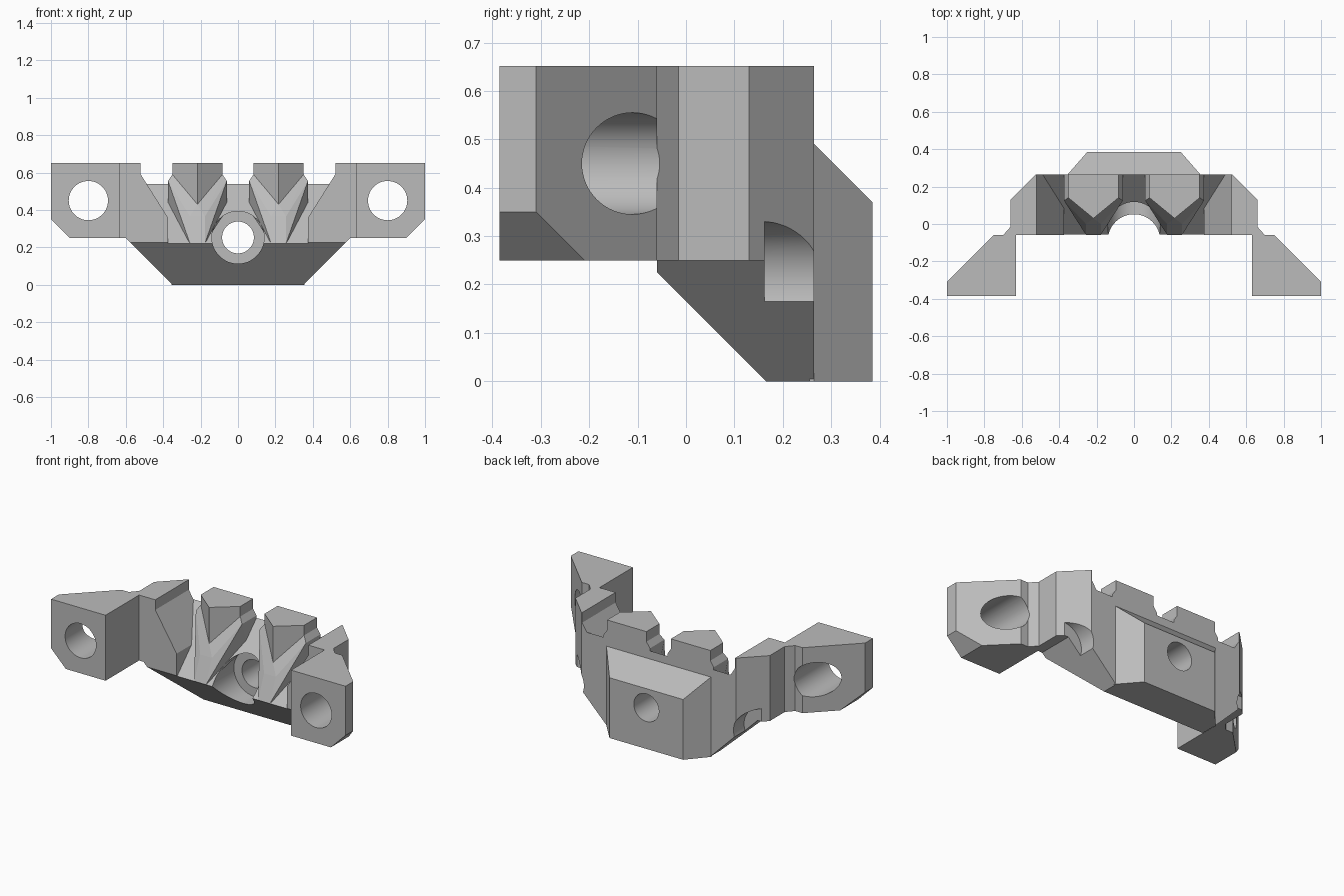
import bpy, bmesh, math
from mathutils import Vector, Matrix

cube = bpy.data.objects.get("Cube")
if cube:
    bpy.data.objects.remove(cube, do_unlink=True)

grey = bpy.data.materials.new("light_grey")
grey.use_nodes = True
grey.diffuse_color = (0.5, 0.5, 0.5, 1)
grey.node_tree.nodes["Principled BSDF"].inputs["Base Color"].default_value = (0.5, 0.5, 0.5, 1)


def finish(bm, name):
    bmesh.ops.recalc_face_normals(bm, faces=bm.faces)
    mesh = bpy.data.meshes.new(name)
    bm.to_mesh(mesh)
    bm.free()
    mesh.materials.append(grey)
    obj = bpy.data.objects.new(name, mesh)
    bpy.context.collection.objects.link(obj)
    return obj


def prism(name, outline, axis, lo, hi):
    """Extrude a 2D outline along an axis; the outline uses the other two axes in order."""
    bm = bmesh.new()
    rows = []
    for level in (lo, hi):
        row = []
        for p in outline:
            co = list(p)
            co.insert(axis, level)
            row.append(bm.verts.new(co))
        rows.append(row)
    n = len(outline)
    bm.faces.new(rows[0])
    bm.faces.new(rows[1][::-1])
    for i in range(n):
        j = (i + 1) % n
        bm.faces.new((rows[0][i], rows[0][j], rows[1][j], rows[1][i]))
    return finish(bm, name)


def hull(name, points):
    bm = bmesh.new()
    for p in points:
        bm.verts.new(p)
    res = bmesh.ops.convex_hull(bm, input=bm.verts)
    loose = [v for v in bm.verts if not v.link_faces]
    bmesh.ops.delete(bm, geom=loose, context='VERTS')
    return finish(bm, name)


def bore(name, x, z, radius, y0, y1):
    bm = bmesh.new()
    m = Matrix.Translation((x, (y0 + y1) / 2, z)) @ Matrix.Rotation(math.pi / 2, 4, 'X')
    bmesh.ops.create_cone(bm, cap_ends=True, segments=64, radius1=radius, radius2=radius,
                          depth=y1 - y0, matrix=m)
    return finish(bm, name)


def combine(target, tool, operation):
    mod = target.modifiers.new("cut", 'BOOLEAN')
    mod.operation = operation
    mod.solver = 'EXACT'
    mod.object = tool
    bpy.context.view_layer.objects.active = target
    bpy.ops.object.modifier_apply(modifier=mod.name)
    bpy.data.objects.remove(tool, do_unlink=True)


def mirrored(half):
    return half + [(-a, b) for a, b in reversed(half)]


# Body and ears: plan outline intersected with front outline
body = prism("bracket_body", mirrored([
    (0.63, -0.06), (0.63, -0.385), (1, -0.385), (1, -0.31), (0.75, -0.06),
    (0.70, -0.06), (0.66, -0.015), (0.66, 0.13), (0.525, 0.265)]), 2, -0.1, 0.652)
front = prism("front_outline", mirrored([
    (0.35, 0), (0.6, 0.25), (0.9, 0.25), (1.0, 0.35), (1.0, 0.5), (1.1, 0.5), (1.1, 0.8)]),
    1, -0.6, 0.6)
combine(body, front, 'INTERSECT')

# Sloped underside
combine(body, prism("underside_cutter", [
    (-0.07, -0.2), (-0.07, 0.235), (0.165, 0), (0.265, -0.1), (0.265, -0.2)],
    0, -0.75, 0.75), 'DIFFERENCE')

# Wide channel with flared side walls and a sloped floor
channel = prism("channel_cutter", mirrored([
    (0.375, 0.1), (0.375, 0.36), (0.52, 0.59), (0.52, 0.8)]), 1, -0.2, 0.4)
combine(channel, prism("floor_wedge", [
    (-0.3, -0.025), (0.5, 0.775), (0.5, -0.3), (-0.3, -0.3)], 0, -0.9, 0.9), 'DIFFERENCE')
combine(body, channel, 'DIFFERENCE')

# Chamfered mounting pad at the back
pad = []
for s in (-1, 1):
    pad += [(s * 0.355, 0.255, 0), (s * 0.355, 0.265, 0), (s * 0.25, 0.385, 0),
            (s * 0.355, 0.255, 0.49), (s * 0.355, 0.265, 0.49), (s * 0.25, 0.385, 0.37)]
combine(body, hull("back_pad", pad), 'UNION')

# Centre bore with counterbore, ear holes and rear side pockets
combine(body, bore("centre_bore", 0, 0.253, 0.085, -0.5, 0.6), 'DIFFERENCE')
combine(body, bore("counterbore", 0, 0.253, 0.14, -0.5, 0.16), 'DIFFERENCE')
for s in (-1, 1):
    combine(body, bore("ear_hole", s * 0.8, 0.45, 0.105, -0.6, 0.3), 'DIFFERENCE')
    combine(body, bore("pocket", s * 0.633, 0.205, 0.125, 0.162, 0.4), 'DIFFERENCE')

# Two pointed ridges, each a flared base with an upright pointed block
mid = 0.217
for s, side in ((1, "left"), (-1, "right")):
    base = [(s * mid, 0.03, 0.43)]
    for t in (-1, 1):
        def x(offset):
            return s * (mid + t * offset)
        base += [(x(0.157), 0.265, 0.45), (x(0.157), 0.265, 0.555),
                 (x(0.157), 0.18, 0.40), (x(0.157), 0.125, 0.555),
                 (x(0.04), 0.0, 0.26), (x(0.04), 0.0, 0.365),
                 (x(0.04), -0.058, 0.222),
                 (x(0.134), 0.265, 0.59), (x(0.134), 0.14, 0.59)]
    ridge = hull(side + "_ridge", base)
    block = prism("ridge_block", [
        (s * (mid - 0.134), 0.265), (s * (mid - 0.134), 0.14), (s * mid, 0.03),
        (s * (mid + 0.134), 0.14), (s * (mid + 0.134), 0.265)], 2, 0.42, 0.652)
    combine(ridge, block, 'UNION')

# Smooth bores, crisp flat faces
bpy.ops.object.select_all(action='DESELECT')
body.select_set(True)
bpy.context.view_layer.objects.active = body
bpy.ops.object.shade_smooth_by_angle(angle=math.radians(20))
